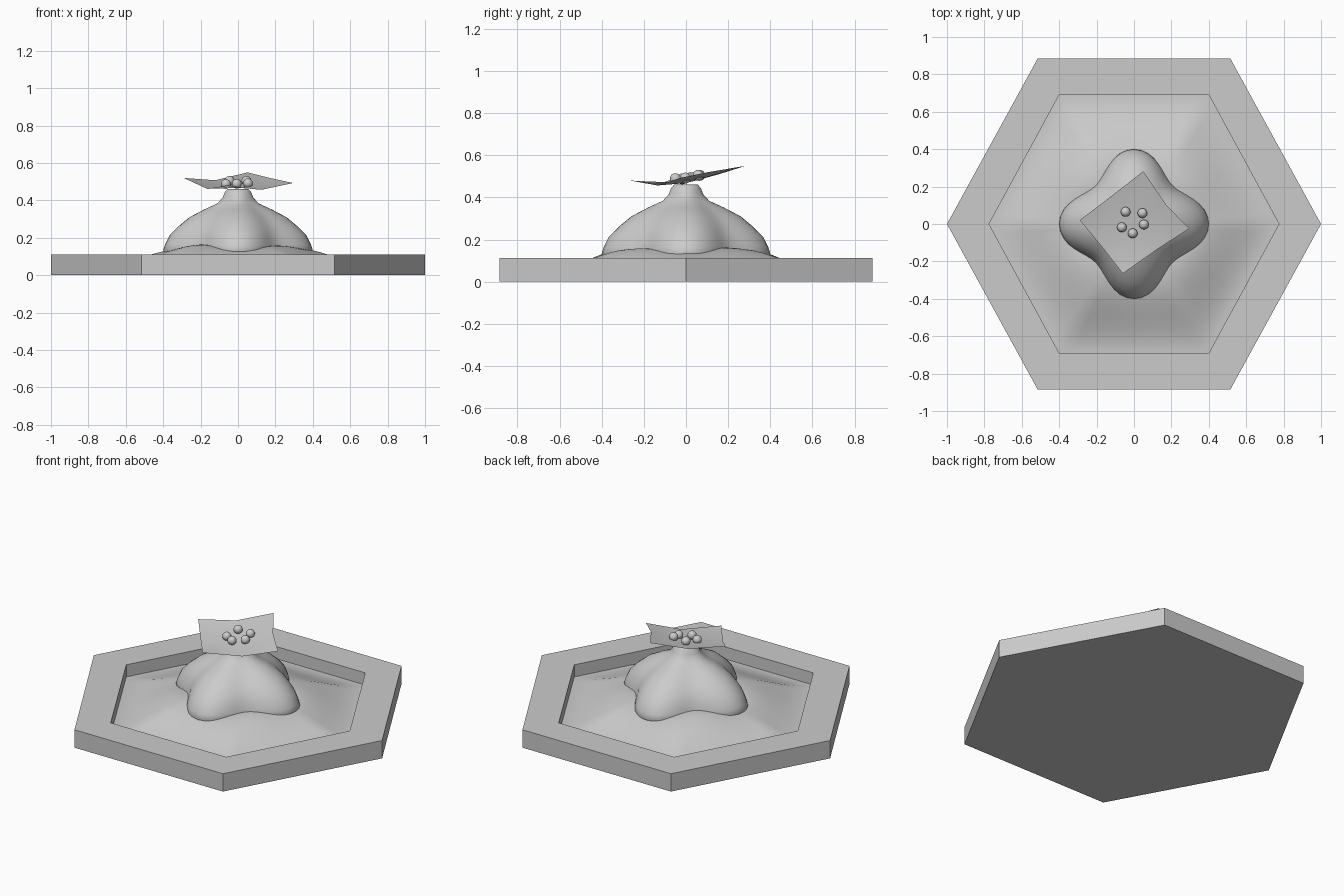
import bpy, bmesh, math
from mathutils import Vector

if "Cube" in bpy.data.objects:
    bpy.data.objects.remove(bpy.data.objects["Cube"])


def make(name, verts, faces, smooth=False):
    me = bpy.data.meshes.new(name)
    me.from_pydata(verts, [], faces)
    bm = bmesh.new()
    bm.from_mesh(me)
    bmesh.ops.recalc_face_normals(bm, faces=bm.faces)
    for f in bm.faces:
        f.smooth = smooth
    bm.to_mesh(me)
    bm.free()
    ob = bpy.data.objects.new(name, me)
    bpy.context.collection.objects.link(ob)
    return ob


def bridge(a, b, n):
    # quads joining two closed rings that start at vertex a and b
    return [(a + i, a + (i + 1) % n, b + (i + 1) % n, b + i) for i in range(n)]


def hexagon(corner_x, side_x, side_y):
    return [(corner_x, 0), (side_x, side_y), (-side_x, side_y),
            (-corner_x, 0), (-side_x, -side_y), (side_x, -side_y)]


# Hexagonal tray with a sunken floor
outer = hexagon(1.0, 0.515, 0.885)
inner = hexagon(0.775, 0.40, 0.69)
loops = [(outer, 0.0), (outer, 0.112), (inner, 0.112), (inner, 0.028)]
verts = [(x, y, z) for loop, z in loops for x, y in loop]
faces = [tuple(range(6)), tuple(range(18, 24))]
for k in range(3):
    faces += bridge(6 * k, 6 * k + 6, 6)
make("hex_tray", verts, faces)

# Uneven ground: rings blending from a circle to the tray's inner hexagon
SEG, RINGS = 72, 20
verts, faces = [], []
for k in range(RINGS + 1):
    t = k / RINGS
    u = min(max((t - 0.1) / 0.9, 0), 1)
    rise = 1 - u * u * (3 - 2 * u)
    for i in range(SEG):
        side, step = divmod(i, SEG // 6)
        edge = Vector(inner[side]).lerp(Vector(inner[(side + 1) % 6]), step / (SEG // 6))
        a = math.atan2(edge.y, edge.x)
        p = (edge.normalized() * 0.25).lerp(edge, t)
        height = 0.116 - 0.010 * math.cos(4 * a) + 0.004 * math.sin(3 * a + 1)
        verts.append((p.x, p.y, 0.036 + height * rise))
    if k:
        faces += bridge((k - 1) * SEG, k * SEG, SEG)
faces.append(tuple(range(SEG)))
make("ground", verts, faces, True)

# Four-lobed mound: (lobe radius, valley radius, height)
profile = [(0.385, 0.28, 0.10), (0.40, 0.295, 0.135), (0.39, 0.29, 0.165),
           (0.365, 0.275, 0.215), (0.32, 0.25, 0.26), (0.26, 0.205, 0.31),
           (0.18, 0.145, 0.352), (0.11, 0.098, 0.384), (0.082, 0.078, 0.415),
           (0.07, 0.07, 0.445), (0.055, 0.055, 0.462)]
N = 64
verts, faces = [], []
for k, (lobe, valley, z) in enumerate(profile):
    for i in range(N):
        a = math.tau * i / N
        r = (lobe + valley) / 2 + (lobe - valley) / 2 * math.cos(4 * a)
        verts.append((r * math.cos(a), r * math.sin(a), z))
    if k:
        faces += bridge((k - 1) * N, k * N, N)
faces += [tuple(range(N)), tuple(range((len(profile) - 1) * N, len(profile) * N))]
make("lobed_mound", verts, faces, True)

# Thin curled sheet on top, a three by three grid
sheet = [(-0.06, -0.265, 0.48), (0.125, -0.135, 0.457), (0.295, -0.025, 0.493),
         (-0.165, -0.13, 0.462), (0.0, 0.0, 0.468), (0.17, 0.105, 0.52),
         (-0.29, 0.02, 0.52), (-0.12, 0.15, 0.508), (0.05, 0.282, 0.55)]
make("curled_sheet", sheet,
     [(a, a + 1, a + 4, a + 3) for a in (0, 1, 3, 4)], True)

# Ring of small beads
beads = [(-0.045, 0.065, 0.505), (0.045, 0.058, 0.505), (0.053, -0.003, 0.492),
         (-0.007, -0.05, 0.489), (-0.065, -0.018, 0.488)]
for i, p in enumerate(beads):
    bpy.ops.mesh.primitive_uv_sphere_add(segments=16, ring_count=10, radius=0.026, location=p)
    bpy.context.object.name = f"bead_{i + 1}"
    bpy.ops.object.shade_smooth()
